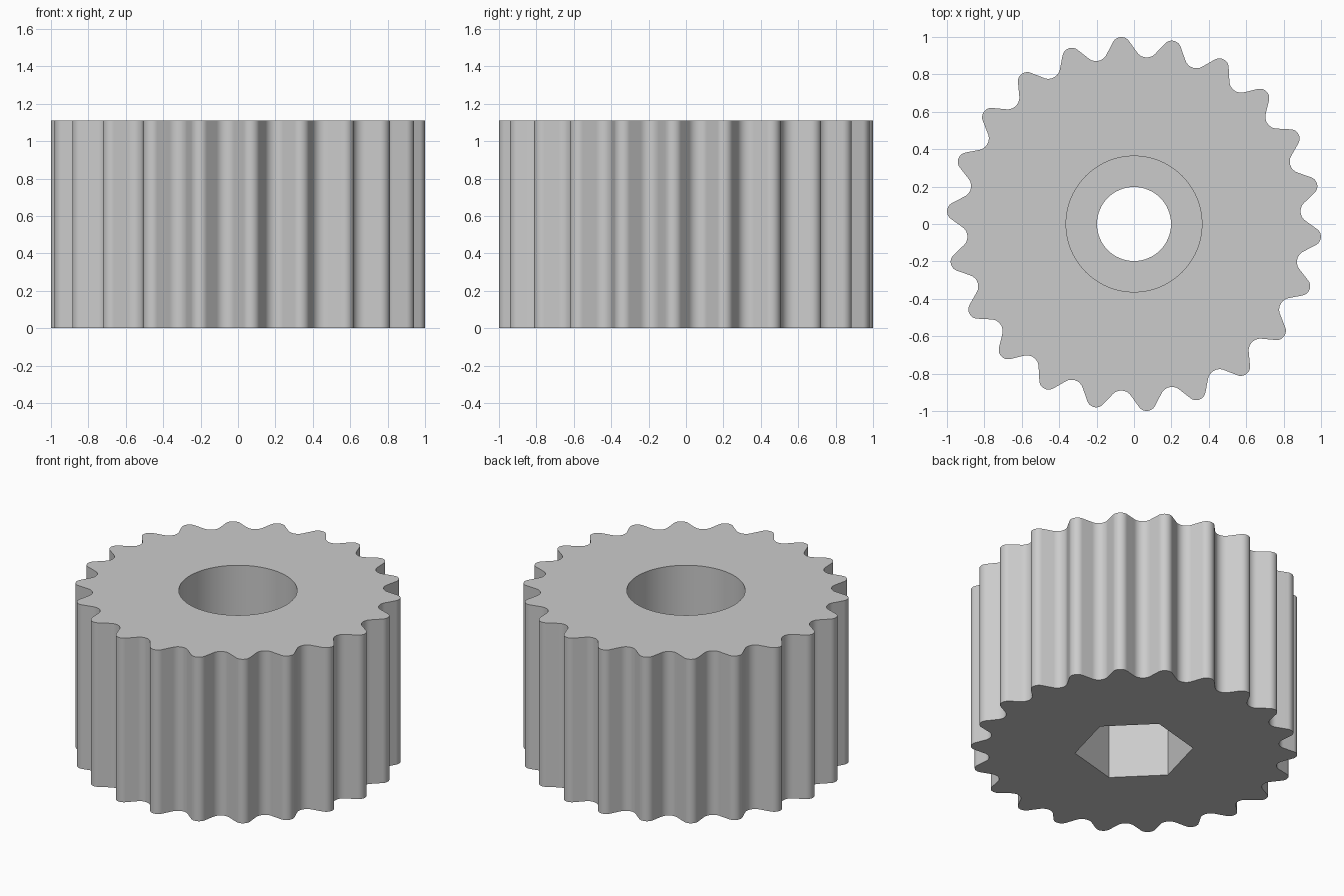
import bpy
import bmesh
from math import sin, cos, pi, radians, hypot, atan2, acos
from mathutils import Vector

if "Cube" in bpy.data.objects:
    bpy.data.objects.remove(bpy.data.objects["Cube"])

HEIGHT = 1.11
TEETH = 22
TIP_R, ROOT_R = 1.002, 0.893          # outer and root radius
TIP_ROUND, ROOT_ROUND = 0.05, 0.063   # rounding of tooth tip and valley
POCKET_R, BORE_R = 0.363, 0.198
POCKET_DEPTH = 0.4

grey = bpy.data.materials.new("light_grey")
grey.use_nodes = True
colour = (0.6, 0.6, 0.6, 1)
grey.diffuse_color = colour
grey.node_tree.nodes["Principled BSDF"].inputs["Base Color"].default_value = colour


def prism(name, points, z0, z1):
    """Extrude a closed outline from z0 up to z1."""
    bm = bmesh.new()
    base = bm.faces.new([bm.verts.new((x, y, z0)) for x, y in points])
    top = bmesh.ops.extrude_face_region(bm, geom=[base])["geom"]
    verts = [g for g in top if isinstance(g, bmesh.types.BMVert)]
    bmesh.ops.translate(bm, verts=verts, vec=(0, 0, z1 - z0))
    bmesh.ops.recalc_face_normals(bm, faces=bm.faces)
    mesh = bpy.data.meshes.new(name)
    bm.to_mesh(mesh)
    bm.free()
    mesh.materials.append(grey)
    obj = bpy.data.objects.new(name, mesh)
    bpy.context.collection.objects.link(obj)
    return obj


def ring(radius, count, turn=0.0):
    return [(radius * cos(turn + 2 * pi * i / count),
             radius * sin(turn + 2 * pi * i / count)) for i in range(count)]


def tooth_half(steps=6):
    """Tip arc, straight flank and valley arc, for a tooth pointing along +x."""
    half = pi / TEETH
    tip = Vector((TIP_R - TIP_ROUND, 0))
    root = Vector((cos(half), sin(half))) * (ROOT_R + ROOT_ROUND)
    gap = root - tip
    # Direction where the common inner tangent touches both arcs
    touch = atan2(gap.y, gap.x) - acos((TIP_ROUND + ROOT_ROUND) / hypot(*gap))
    pts = []
    for i in range(steps + 1):
        a = touch * i / steps
        pts.append(tip + TIP_ROUND * Vector((cos(a), sin(a))))
    for i in range(steps + 1):
        a = touch + (half - touch) * i / steps + pi
        pts.append(root + ROOT_ROUND * Vector((cos(a), sin(a))))
    return pts


# Toothed outline: mirror the half tooth, then repeat it around
half_pts = tooth_half()
tooth = [Vector((p.x, -p.y)) for p in reversed(half_pts[1:-1])] + half_pts
pitch = 2 * pi / TEETH
outline = []
for k in range(TEETH):
    a = (k - 0.25) * pitch
    outline += [(p.x * cos(a) - p.y * sin(a), p.x * sin(a) + p.y * cos(a)) for p in tooth]

gear = prism("gear_body", outline, 0, HEIGHT)

# Shaft bore, round pocket on top and hexagonal pocket underneath
cutters = [
    prism("shaft_bore_cutter", ring(BORE_R, 64), -0.1, HEIGHT + 0.1),
    prism("round_pocket_cutter", ring(POCKET_R, 96), HEIGHT - POCKET_DEPTH, HEIGHT + 0.1),
    prism("hex_pocket_cutter", ring(POCKET_R, 6, radians(15)), -0.1, POCKET_DEPTH),
]
bpy.ops.object.select_all(action="DESELECT")
bpy.context.view_layer.objects.active = gear
gear.select_set(True)
for cutter in cutters:
    cutter.hide_render = True
    mod = gear.modifiers.new(cutter.name, "BOOLEAN")
    mod.operation = "DIFFERENCE"
    mod.solver = "EXACT"
    mod.object = cutter
    bpy.ops.object.modifier_apply(modifier=mod.name)
    bpy.data.objects.remove(cutter)

bpy.ops.object.shade_smooth_by_angle(angle=radians(30))
